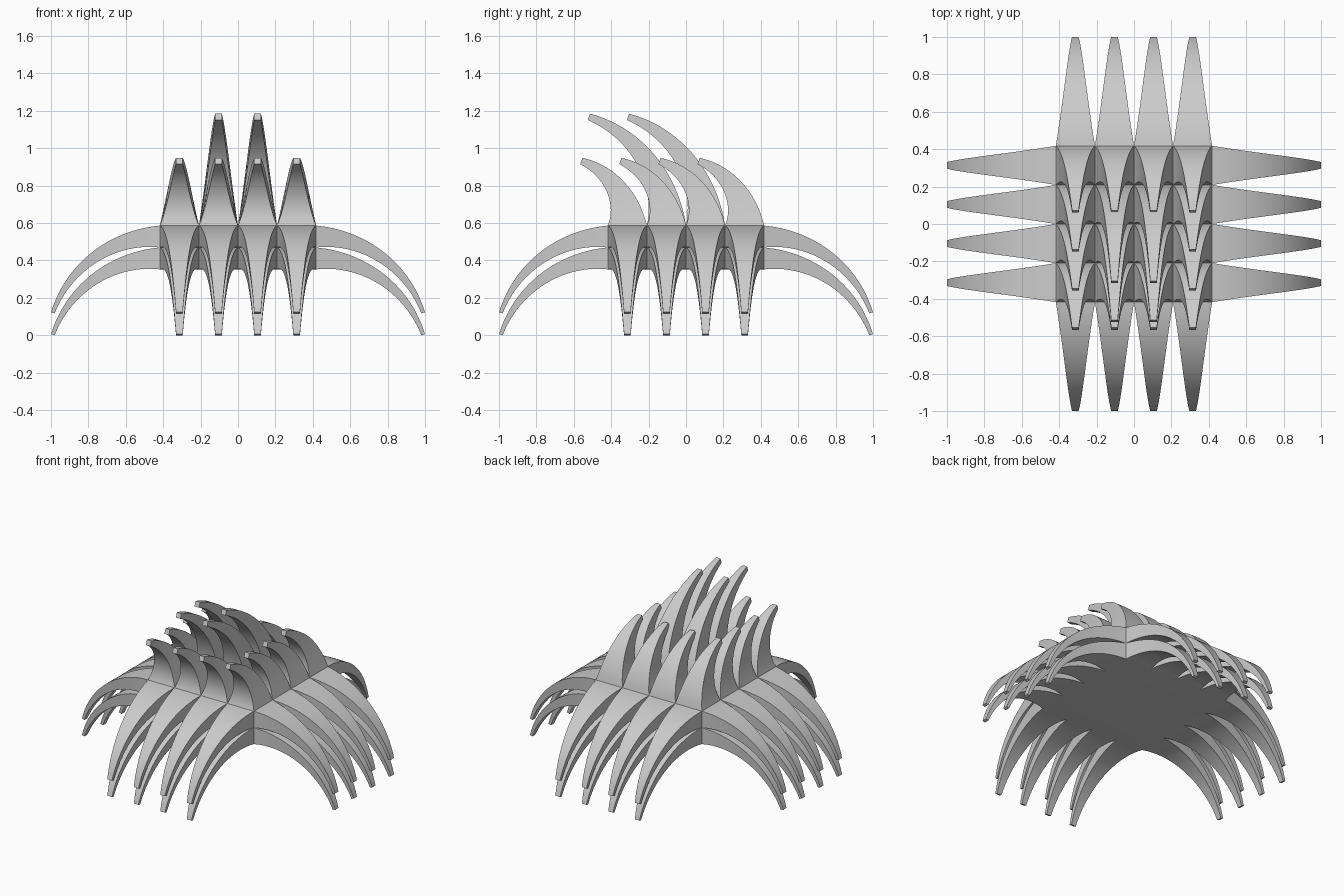
import bpy, bmesh, math
from mathutils import Vector

if "Cube" in bpy.data.objects:
    bpy.data.objects.remove(bpy.data.objects["Cube"])

HALF = 0.418            # half width of the square body
Z0, Z1 = 0.352, 0.586   # underside and top of the body
CELL = HALF / 2         # each body side is split into 4 columns
ROW = (Z1 - Z0) / 2     # body sides have 2 rows
ANGLE = math.radians(71)
TIP = 0.17              # tip size relative to base
STEPS = 20

bm = bmesh.new()


def horn(base, out, bend, thick, width, radius):
    """Square tapering horn leaving along `out` and curling towards `bend`."""
    base, out, bend = Vector(base), Vector(out), Vector(bend)
    side = out.cross(bend)
    rings = []
    for i in range(STEPS + 1):
        t = i / STEPS
        a = ANGLE * t
        s = 0.5 * (TIP ** t) + 0.5 * (1 - (1 - TIP) * t)
        c = base + out * radius * math.sin(a) + bend * radius * (1 - math.cos(a))
        n = (bend * math.cos(a) - out * math.sin(a)) * thick / 2 * s
        w = side * width / 2 * s
        rings.append([bm.verts.new(c + p) for p in (n + w, n - w, -n - w, -n + w)])
    for r, q in zip(rings, rings[1:]):
        for k in range(4):
            j = (k + 1) % 4
            bm.faces.new((r[k], r[j], q[j], q[k]))
    bm.faces.new(rings[-1])


centres = [(i - 1.5) * CELL for i in range(4)]

# top horns curl to the front, the inner four are longer
for x in centres:
    for y in centres:
        inner = abs(x) < CELL and abs(y) < CELL
        horn((x, y, Z1), (0, 0, 1), (0, -1, 0), CELL, CELL, 0.615 if inner else 0.365)

# two rows of legs on each side, curling down
for dx, dy in ((1, 0), (-1, 0), (0, 1), (0, -1)):
    for c in centres:
        for row in range(2):
            z = Z0 + (row + 0.5) * ROW
            horn((dx * HALF + dy * c, dy * HALF + dx * c, z),
                 (dx, dy, 0), (0, 0, -1), ROW, CELL, 0.605)

# flat underside
for x in centres:
    for y in centres:
        h = CELL / 2
        bm.faces.new([bm.verts.new((x + a * h, y + b * h, Z0))
                      for a, b in ((-1, -1), (-1, 1), (1, 1), (1, -1))])

# weld everything into one closed shell
bmesh.ops.remove_doubles(bm, verts=bm.verts, dist=0.0005)
bmesh.ops.recalc_face_normals(bm, faces=bm.faces)
mesh = bpy.data.meshes.new("horned_body")
bm.to_mesh(mesh)
bm.free()
body = bpy.data.objects.new("horned_body", mesh)
bpy.context.collection.objects.link(body)
bpy.context.view_layer.objects.active = body
body.select_set(True)
bpy.ops.object.shade_smooth_by_angle(angle=math.radians(30))
